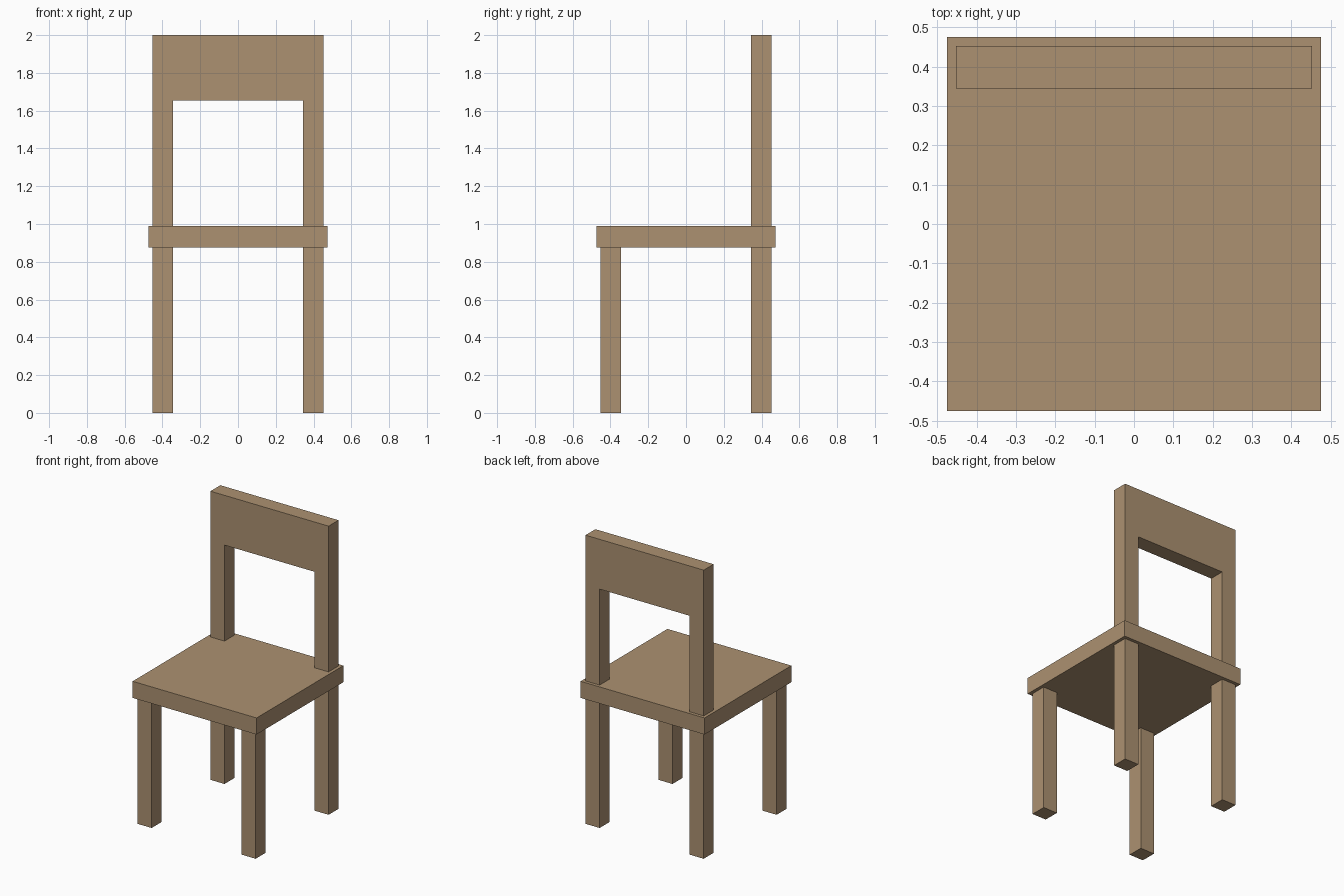
import bpy
import bmesh

cube = bpy.data.objects.get("Cube")
if cube:
    bpy.data.objects.remove(cube, do_unlink=True)

wood = bpy.data.materials.new("light_brown_wood")
wood.use_nodes = True
colour = (0.413, 0.283, 0.165, 1)
wood.diffuse_color = colour
wood.node_tree.nodes["Principled BSDF"].inputs["Base Color"].default_value = colour

SEAT_HALF = 0.475
SEAT_BOTTOM, SEAT_TOP = 0.875, 0.99
INNER, OUTER = 0.345, 0.453      # extent of the legs from the centre line
RAIL_BOTTOM, TOP = 1.655, 2.0


def extrude_profile(name, points, y0, y1):
    """Solid made from an outline in the xz plane, extruded from y0 to y1."""
    bm = bmesh.new()
    face = bm.faces.new([bm.verts.new((x, y0, z)) for x, z in points])
    result = bmesh.ops.extrude_face_region(bm, geom=[face])
    verts = [v for v in result["geom"] if isinstance(v, bmesh.types.BMVert)]
    bmesh.ops.translate(bm, verts=verts, vec=(0, y1 - y0, 0))
    bmesh.ops.recalc_face_normals(bm, faces=bm.faces)
    mesh = bpy.data.meshes.new(name)
    bm.to_mesh(mesh)
    bm.free()
    mesh.materials.append(wood)
    obj = bpy.data.objects.new(name, mesh)
    bpy.context.collection.objects.link(obj)
    return obj


def box(name, x0, x1, y0, y1, z0, z1):
    return extrude_profile(name, [(x0, z0), (x1, z0), (x1, z1), (x0, z1)], y0, y1)


# Seat slab
box("seat", -SEAT_HALF, SEAT_HALF, -SEAT_HALF, SEAT_HALF, SEAT_BOTTOM, SEAT_TOP)

# Four square legs
for side, sx in (("left", 1), ("right", -1)):
    for end, sy in (("front", -1), ("back", 1)):
        xs = sorted((sx * INNER, sx * OUTER))
        ys = sorted((sy * INNER, sy * OUTER))
        box(f"{end}_{side}_leg", *xs, *ys, 0, SEAT_BOTTOM)

# Backrest: two posts and a deep top rail as one arch
half = [(INNER, RAIL_BOTTOM), (INNER, SEAT_TOP), (OUTER, SEAT_TOP), (OUTER, TOP)]
arch = half + [(-x, z) for x, z in reversed(half)]
extrude_profile("backrest", arch, INNER, OUTER)
